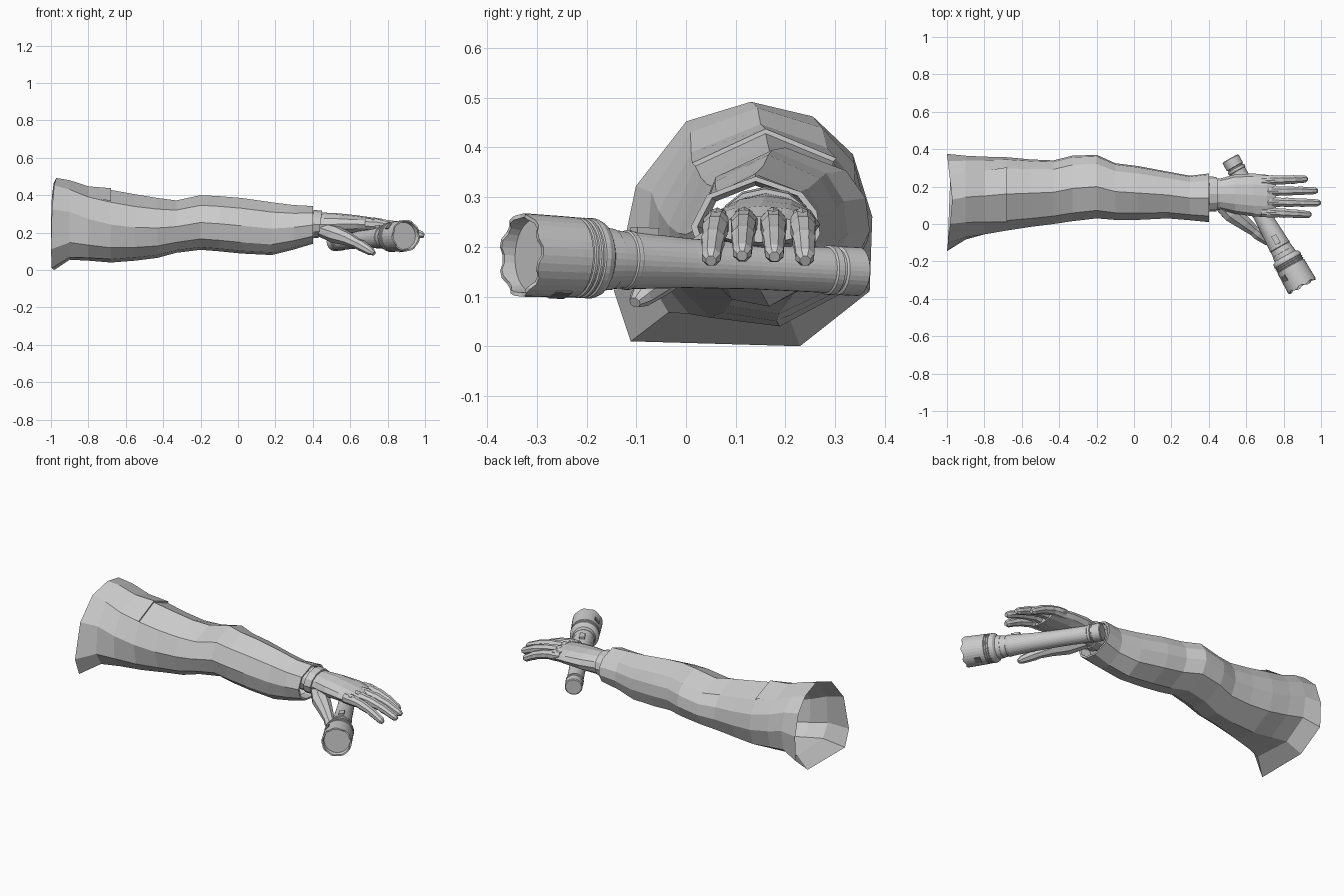
import bpy, bmesh, math
from mathutils import Vector, Matrix

if "Cube" in bpy.data.objects:
    bpy.data.objects.remove(bpy.data.objects["Cube"])


def material(name, v):
    m = bpy.data.materials.new(name)
    m.diffuse_color = (v, v, v, 1)
    m.use_nodes = True
    m.node_tree.nodes["Principled BSDF"].inputs["Base Color"].default_value = m.diffuse_color
    return m


GREY = material("light grey", 0.6)
DARK = material("dark grey", 0.2)


def loft(name, rings, cap0=True, cap1=True, mat=GREY):
    """Skin a list of equal-length point rings."""
    bm = bmesh.new()
    vr = [[bm.verts.new(p) for p in r] for r in rings]
    n = len(rings[0])
    for a, b in zip(vr, vr[1:]):
        for i in range(n):
            j = (i + 1) % n
            bm.faces.new((a[i], a[j], b[j], b[i]))
    if cap0:
        bm.faces.new(vr[0][::-1])
    if cap1:
        bm.faces.new(vr[-1])
    bmesh.ops.recalc_face_normals(bm, faces=bm.faces)
    me = bpy.data.meshes.new(name)
    bm.to_mesh(me)
    bm.free()
    me.materials.append(mat)
    ob = bpy.data.objects.new(name, me)
    bpy.context.collection.objects.link(ob)
    return ob


def tube(name, path, radii, sides=8, flat=1.0):
    """Tapered limb along a path; flat squashes it vertically."""
    pts = [Vector(p) for p in path]
    rings = []
    for i, p in enumerate(pts):
        d = (pts[min(i + 1, len(pts) - 1)] - pts[max(i - 1, 0)]).normalized()
        side = d.cross(Vector((0, 0, 1))).normalized()
        up = side.cross(d)
        rings.append([p + radii[i] * (side * math.cos(a) + up * flat * math.sin(a))
                      for a in (math.tau * (k + .5) / sides for k in range(sides))])
    return loft(name, rings)


# Sleeve: ten-sided section, blended from the shoulder shape to the forearm shape
SHOULDER = [(.06, 1), (.54, .88), (.85, .57), (1, .06), (.98, -.55),
            (.44, -1), (-.87, -.96), (-1, -.55), (-.83, .31), (-.44, .84)]
ARM = [(0, 1), (.72, .68), (.95, .3), (1, -.15), (.8, -.65),
       (.1, -1), (-.5, -.9), (-.85, -.6), (-1, 0), (-.75, .63)]


def section(x, y0, y1, z0, z1, blend, grow=1.0, bow=0.0):
    out = []
    for (sy, sz), (ay, az) in zip(SHOULDER, ARM):
        y, z = sy + (ay - sy) * blend, sz + (az - sz) * blend
        out.append(Vector((x + bow * (1 - abs(y)), (y0 + y1) / 2 + grow * y * (y1 - y0) / 2,
                           (z0 + z1) / 2 + grow * z * (z1 - z0) / 2)))
    return out


SLEEVE = [(-1, -.145, .375, 0, .492, 0), (-.9, -.095, .365, .055, .48, .35),
          (-.8, -.07, .36, .05, .447, .6), (-.68, -.04, .357, .04, .428, .85),
          (-.55, -.015, .345, .05, .405, 1), (-.43, 0, .34, .065, .385, 1),
          (-.33, .015, .365, .092, .372, 1), (-.2, .03, .37, .108, .4, 1),
          (-.1, .022, .325, .1, .395, 1), (.02, .022, .31, .088, .385, 1),
          (.18, .03, .28, .08, .362, 1), (.3, .02, .258, .11, .347, 1),
          (.4, .01, .27, .14, .342, 1)]
rings = [section(*s, bow=.03 if s[0] == -1 else 0) for s in SLEEVE]
# cuff lip folds back inside
rings.append(section(*SLEEVE[-1], grow=.9))
rings.append(section(.34, .02, .26, .14, .335, 1, grow=.88))
loft("sleeve", rings, False, False)

# Raised shoulder panel over the upper faces
cols = [8, 9, 0, 1, 2]
bm = bmesh.new()
grid = [[bm.verts.new(section(*SLEEVE[r], grow=g)[c]) for c in cols[1:4]]
        for r, g in ((2, 1.0), (3, 1.05))]
skirt = [bm.verts.new(section(*SLEEVE[3], grow=.99)[c]) for c in cols[1:4]]
grid.append(skirt)
for a, b in zip(grid, grid[1:]):
    for i in range(2):
        bm.faces.new((a[i], a[i + 1], b[i + 1], b[i]))
bmesh.ops.recalc_face_normals(bm, faces=bm.faces)
me = bpy.data.meshes.new("shoulder_panel")
bm.to_mesh(me)
bm.free()
me.materials.append(GREY)
bpy.context.collection.objects.link(bpy.data.objects.new("shoulder_panel", me))


# Glove palm and wrist band
def oval(x, y, hy, z, hz, n=12, slant=0.0):
    return [Vector((x + slant * math.sin(a), y + hy * math.cos(a), z + hz * math.sin(a)))
            for a in (math.tau * k / n for k in range(n))]


loft("palm", [oval(*r) for r in [
    (.34, .16, .08, .245, .068), (.46, .16, .083, .243, .064), (.54, .16, .105, .245, .058),
    (.64, .155, .115, .245, .047), (.71, .15, .113, .242, .04), (.76, .148, .1, .235, .026)]])
loft("wrist_band", [oval(*r, slant=.01) for r in [
    (.395, .16, .08, .245, .068), (.395, .16, .094, .245, .076),
    (.44, .16, .092, .244, .073), (.44, .16, .078, .244, .062)]])

# Fingers: (base y, tip x, tip y, tip z)
for name, y, tx, ty, tz in [("index_finger", .065, .945, .05, .172),
                            ("middle_finger", .118, .995, .113, .182),
                            ("ring_finger", .175, .98, .178, .18),
                            ("little_finger", .232, .925, .24, .172)]:
    a, b = Vector((.68, y, .247)), Vector((tx, ty, tz))
    path = []
    for t in (0, .25, .36, .44, .64, .70, .78, .95, 1):
        p = a.lerp(b, t)
        p.z += .022 * math.sin(math.pi * min(t, 1))
        path.append(p)
    tube(name, path, [.03, .029, .025, .027, .023, .025, .022, .02, .011], 8, 1.05)
    # knuckle guard on each finger
    tube(name + "_guard", [a.lerp(b, t) + Vector((0, 0, h)) for t, h in
                           ((.08, .024), (.14, .027), (.28, .031), (.33, .029))],
         [.012, .02, .018, .01], 6, .8)

# Thumb
tube("thumb", [(.45, .13, .215), (.52, .06, .19), (.59, .005, .165), (.64, -.035, .14),
               (.66, -.052, .13), (.71, -.09, .1), (.728, -.103, .088)],
     [.045, .053, .041, .031, .033, .025, .013], 8, .9)

# Flashlight, lathed along its own axis from the tail to the head
TAIL, HEAD = Vector((.515, .35, .15)), Vector((.9, -.335, .184))
AXIS = HEAD - TAIL
LEN = AXIS.length
FRAME = Matrix.Translation(TAIL) @ AXIS.to_track_quat('Z', 'Y').to_matrix().to_4x4()


def lathe(name, profile, sides=32, scallop=(), mat=GREY):
    rs = []
    for i, (t, r) in enumerate(profile):
        rs.append([FRAME @ Vector((r * math.cos(math.tau * k / sides), r * math.sin(math.tau * k / sides),
                                   t - (.008 if i in scallop and k % 4 < 2 else 0)))
                   for k in range(sides)])
    return loft(name, rs, mat=mat)


lathe("flashlight_body", [(0, .044), (.004, .049), (.05, .049), (.053, .044), (.058, .044),
                          (.061, .05), (.075, .05), (.078, .046), (.25, .046), (.4, .05),
                          (.53, .058), (.533, .06), (.542, .06), (.545, .057), (.59, .062), (.62, .062)])
head = [(.57, .05), (.575, .062), (.6, .064), (.608, .076), (.62, .081)]
for g in (.63, .642, .654):
    head += [(g, .081), (g + .002, .077), (g + .005, .077), (g + .007, .081)]
head += [(.69, .082), (LEN, .084), (LEN, .076), (LEN - .03, .072)]
rim = len(head) - 3
lathe("flashlight_head", head, scallop=(rim, rim + 1))

# Switch on the neck and small windows on the head
def plate(name, t, radius, direction, size, mat):
    d = (FRAME.to_3x3().inverted() @ Vector(direction))
    d.z = 0
    d.normalize()
    side = Vector((0, 0, 1)).cross(d)
    w, l, h = size
    rs = [[FRAME @ (d * (radius + o) + side * sx * w / 2 + Vector((0, 0, t + sz * l / 2)))
           for sx, sz in ((-1, -1), (1, -1), (1, 1), (-1, 1))] for o in (-.004, h)]
    loft(name, rs, mat=mat)


plate("switch", .5, .055, (0, 0, 1), (.03, .05, .012), GREY)
plate("head_window_upper", .705, .081, (-.7, -.4, .7), (.035, .035, .003), DARK)
plate("head_window_lower", .705, .081, (.3, .2, -1), (.035, .035, .003), DARK)
